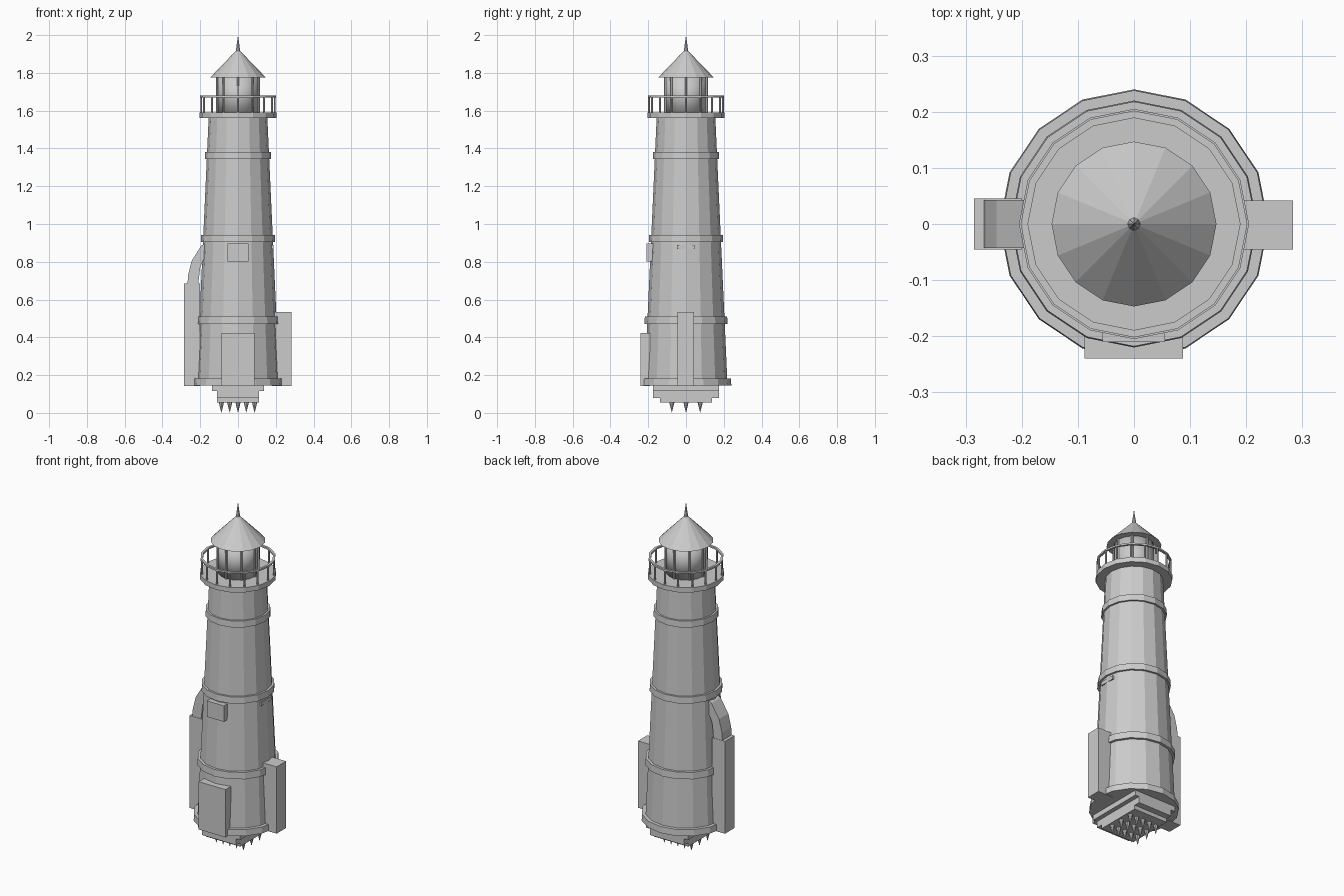
import bpy, bmesh, math
from mathutils import Matrix

if "Cube" in bpy.data.objects:
    bpy.data.objects.remove(bpy.data.objects["Cube"])

N = 16


def finish(name, bm, smooth=False):
    bmesh.ops.recalc_face_normals(bm, faces=bm.faces)
    me = bpy.data.meshes.new(name)
    bm.to_mesh(me)
    bm.free()
    for p in me.polygons:
        p.use_smooth = smooth
    ob = bpy.data.objects.new(name, me)
    bpy.context.collection.objects.link(ob)
    return ob


def add_cone(bm, r1, r2, z0, z1, x=0, y=0, n=N):
    bmesh.ops.create_cone(bm, cap_ends=True, segments=n, radius1=r1, radius2=r2,
                          depth=z1 - z0, matrix=Matrix.Translation((x, y, (z0 + z1) / 2)))


def cone(name, r1, r2, z0, z1, n=N, smooth=False):
    bm = bmesh.new()
    add_cone(bm, r1, r2, z0, z1, n=n)
    return finish(name, bm, smooth)


def box(name, x, y, z):
    bm = bmesh.new()
    c = [(a[0] + a[1]) / 2 for a in (x, y, z)]
    s = [a[1] - a[0] for a in (x, y, z)]
    bmesh.ops.create_cube(bm, size=1, matrix=Matrix.Translation(c) @ Matrix.Diagonal((*s, 1)))
    return finish(name, bm)


def polar_posts(name, count, r, thick, z0, z1):
    bm = bmesh.new()
    for i in range(count):
        a = 2 * math.pi * i / count
        add_cone(bm, thick, thick, z0, z1, r * math.cos(a), r * math.sin(a), 6)
    return finish(name, bm)


def hoop(name, r_in, r_out, z0, z1):
    # rectangular section spun around the tower axis
    bm = bmesh.new()
    rings = []
    for r, z in ((r_in, z0), (r_out, z0), (r_out, z1), (r_in, z1)):
        rings.append([bm.verts.new((r * math.cos(2 * math.pi * i / N),
                                    r * math.sin(2 * math.pi * i / N), z)) for i in range(N)])
    for k in range(4):
        a, b = rings[k], rings[(k + 1) % 4]
        for i in range(N):
            j = (i + 1) % N
            bm.faces.new((a[i], a[j], b[j], b[i]))
    return finish(name, bm)


# Tapered tower and its bands
cone("tower", 0.22, 0.155, 0.145, 1.57)
for i, (r, z0, z1) in enumerate([(0.24, 0.145, 0.182), (0.22, 0.47, 0.51),
                                 (0.197, 0.905, 0.943), (0.176, 1.343, 1.38)]):
    cone(f"tower_band_{i + 1}", r, r - 0.002, z0, z1)

# Gallery deck and railing
cone("gallery_deck", 0.205, 0.205, 1.562, 1.59)
polar_posts("railing_posts", 16, 0.195, 0.005, 1.585, 1.68)
hoop("railing_top", 0.189, 0.202, 1.671, 1.681)

# Lantern room, roof and finial
cone("lantern", 0.108, 0.108, 1.585, 1.78, smooth=True)
polar_posts("lantern_bars", 8, 0.11, 0.006, 1.59, 1.78)
cone("roof", 0.147, 0.006, 1.776, 1.922)
cone("finial", 0.013, 0.0, 1.905, 2.0, n=8)

# Door, window and side blocks
box("door", (-0.088, 0.087), (-0.24, -0.19), (0.142, 0.423))
box("front_window", (-0.056, 0.055), (-0.21, -0.16), (0.802, 0.896))
box("right_slot", (0.14, 0.187), (-0.048, 0.045), (0.868, 0.89))
box("right_block", (0.18, 0.283), (-0.045, 0.042), (0.142, 0.535))
box("left_block", (-0.285, -0.2), (-0.045, 0.045), (0.142, 0.685))

# Curved arm joining the left block to the tower
bm = bmesh.new()
profile = [(-0.268, 0.67), (-0.264, 0.73), (-0.245, 0.805), (-0.195, 0.885), (-0.17, 0.9),
           (-0.17, 0.84), (-0.2, 0.77), (-0.212, 0.67)]
f = bm.faces.new([bm.verts.new((x, -0.043, z)) for x, z in profile])
ext = bmesh.ops.extrude_face_region(bm, geom=[f])
bmesh.ops.translate(bm, vec=(0, 0.086, 0),
                    verts=[g for g in ext["geom"] if isinstance(g, bmesh.types.BMVert)])
finish("left_arm", bm)

# Stepped foot with spikes underneath
box("foot_upper", (-0.137, 0.137), (-0.175, 0.175), (0.115, 0.16))
box("foot_middle", (-0.111, 0.111), (-0.175, 0.175), (0.078, 0.12))
box("foot_lower", (-0.111, 0.111), (-0.138, 0.138), (0.055, 0.082))
bm = bmesh.new()
for i in range(-2, 3):
    for j in range(-1, 2):
        add_cone(bm, 0.0, 0.014, 0.0, 0.057, i * 0.044, j * 0.075, 8)
finish("foot_spikes", bm)
